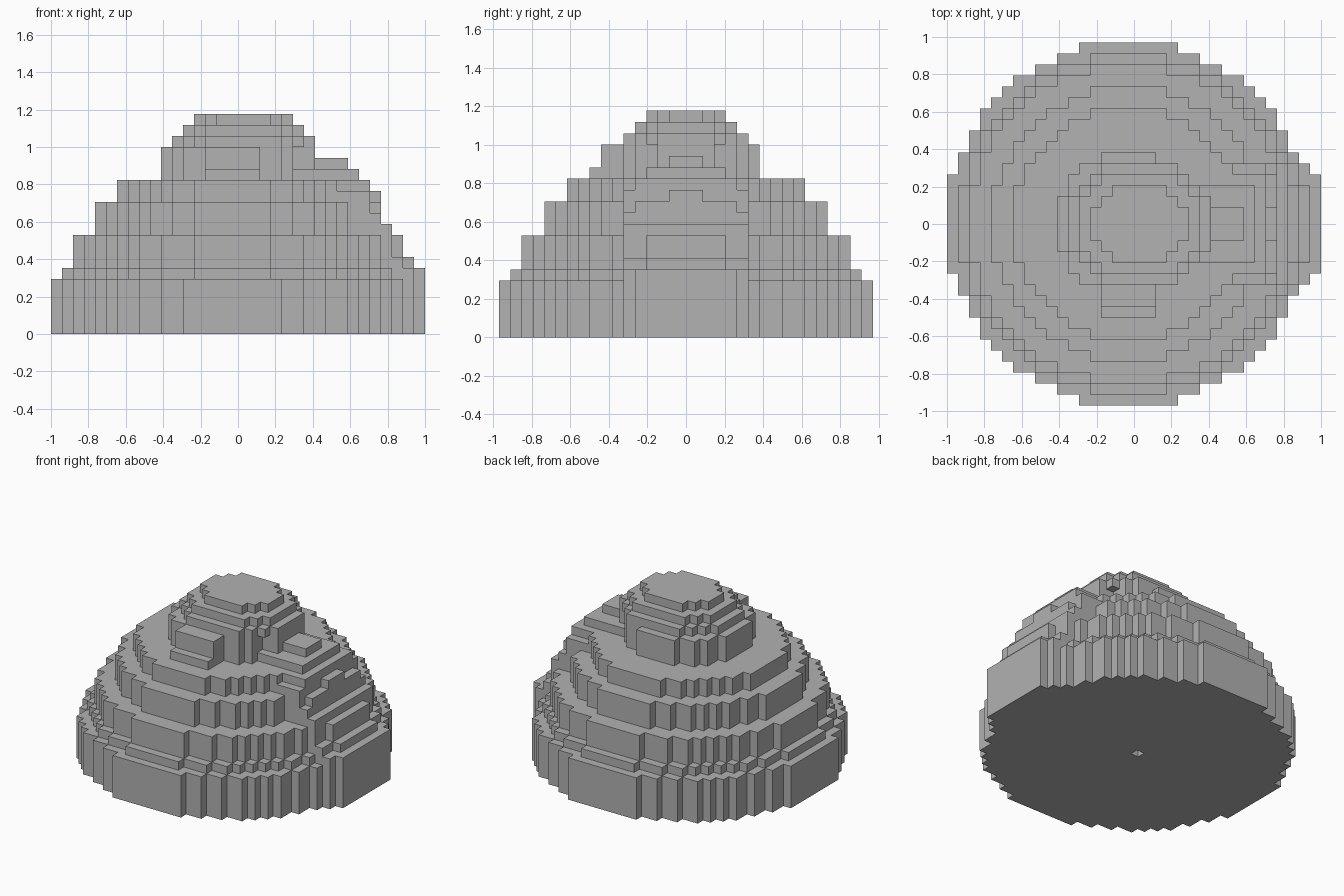
import bpy
import bmesh
from mathutils import Vector

if "Cube" in bpy.data.objects:
    bpy.data.objects.remove(bpy.data.objects["Cube"], do_unlink=True)

U = 1 / 17  # block size

stone = bpy.data.materials.new("grey_stone")
stone.use_nodes = True
stone.diffuse_color = (0.445, 0.445, 0.445, 1)
bsdf = stone.node_tree.nodes["Principled BSDF"]
bsdf.inputs["Base Color"].default_value = stone.diffuse_color
bsdf.inputs["Roughness"].default_value = 0.9


def disc(radius, bottom, top, shift=0):
    """Round layer of blocks, optionally stretched towards +x."""
    n = int(radius) + 1
    return {(i + s, j, k)
            for i in range(-n, n + 1) for j in range(-n, n + 1)
            if i * i + j * j <= radius * radius
            for s in range(shift + 1) for k in range(bottom, top)}


def box(i0, i1, j0, j1, bottom, top):
    return {(i, j, k) for i in range(i0, i1 + 1)
            for j in range(j0, j1 + 1) for k in range(bottom, top)}


parts = {}

# Round foot with a small socket in the underside
parts["base"] = disc(16.5, 0, 5) - {(0, 0, 0)}

# Stepped slopes: radius, bottom, top
parts["terraces"] = set()
for layer in ((15.5, 5, 6), (14.5, 6, 9), (12.5, 9, 12), (10.5, 12, 14)):
    parts["terraces"] |= disc(*layer)

# Peak leaning to one side: radius, bottom, top, stretch
parts["summit"] = set()
for layer in ((6.5, 14, 17, 0), (5.5, 17, 18, 2), (4.5, 18, 19, 2), (3.5, 19, 20, 2)):
    parts["summit"] |= disc(*layer)

# Ridge running down one flank: reach, half width, bottom, top
parts["ridge"] = set()
for reach, half, bottom, top in (
        (17, 4, 0, 6), (16, 5, 0, 6), (16, 3, 6, 7), (15, 5, 6, 7),
        (15, 3, 7, 9), (14, 5, 7, 10), (13, 5, 10, 11), (13, 4, 11, 12),
        (13, 1, 12, 13), (12, 5, 11, 13), (12, 4, 13, 14),
        (11, 3, 14, 15), (10, 1, 15, 16), (7, 2, 14, 18)):
    parts["ridge"] |= box(5, reach, -half, half, bottom, top)

# Two small steps at the front of the peak
parts["front_ledge"] = box(-2, 2, -8, -6, 14, 15) | box(-2, 2, -7, -6, 15, 17)

# Each block belongs to one part only
solid = set()
for name in parts:
    parts[name] -= solid
    solid |= parts[name]


def build(name, cells):
    """Skin the blocks, keeping only faces that touch open air."""
    bm = bmesh.new()
    verts = {}

    def corner(p):
        if p not in verts:
            verts[p] = bm.verts.new(((p[0] - 1) * U, (p[1] - 0.5) * U, p[2] * U))
        return verts[p]

    for cell in sorted(cells):
        for axis in range(3):
            for side in (0, 1):
                beside = list(cell)
                beside[axis] += 2 * side - 1
                if tuple(beside) in solid:
                    continue
                loop = []
                for a, b in ((0, 0), (1, 0), (1, 1), (0, 1)):
                    p = list(cell)
                    p[axis] += side
                    p[(axis + 1) % 3] += a
                    p[(axis + 2) % 3] += b
                    loop.append(corner(tuple(p)))
                bm.faces.new(loop if side else loop[::-1])

    mesh = bpy.data.meshes.new(name)
    bm.to_mesh(mesh)
    bm.free()
    mesh.materials.append(stone)
    obj = bpy.data.objects.new(name, mesh)
    bpy.context.collection.objects.link(obj)


for name, cells in parts.items():
    build(name, cells)
